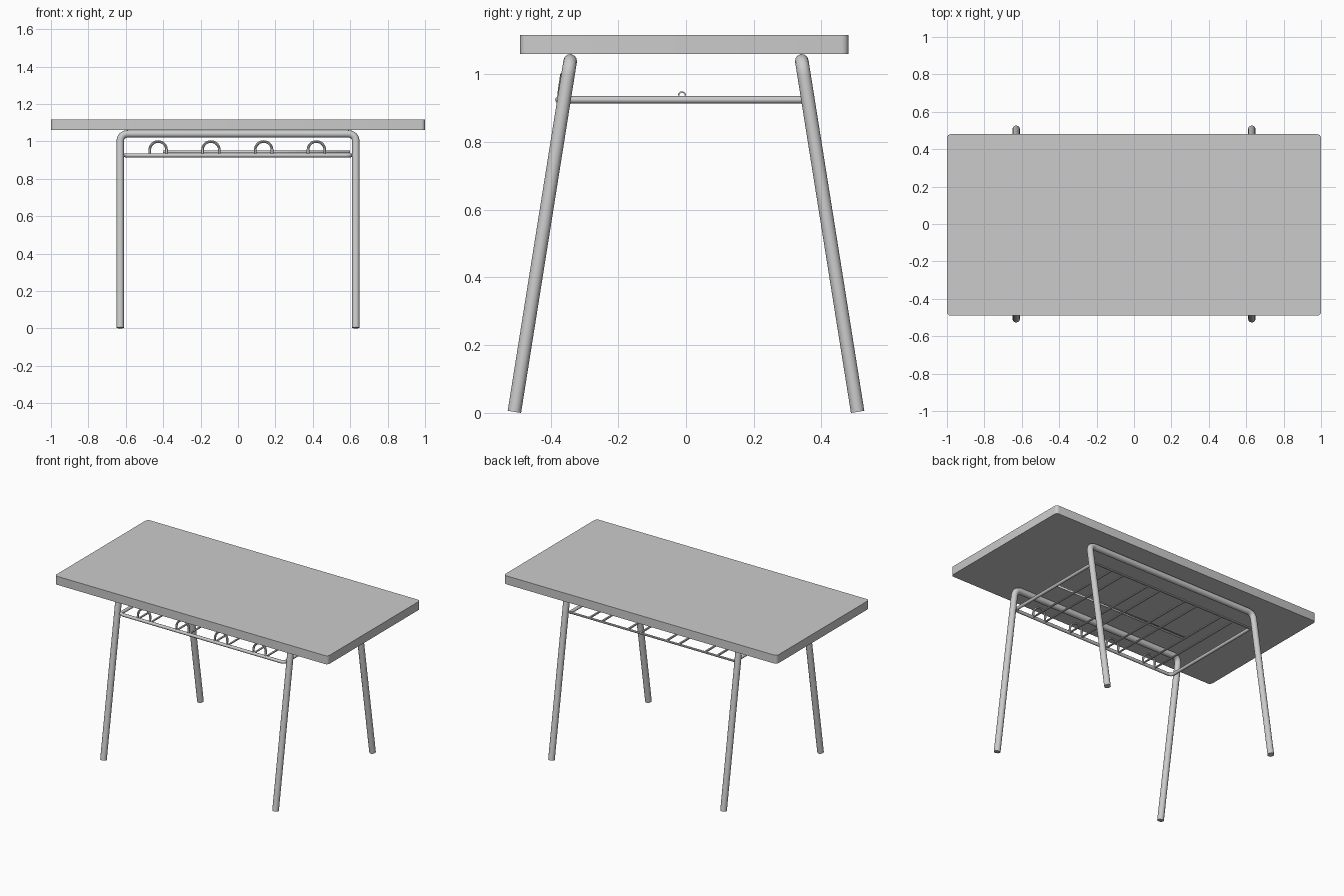
import bpy, bmesh, math
from mathutils import Vector

cube = bpy.data.objects.get("Cube")
if cube:
    bpy.data.objects.remove(cube, do_unlink=True)

grey = bpy.data.materials.new("light_grey")
grey.use_nodes = True
colour = (0.6, 0.6, 0.6, 1)
grey.diffuse_color = colour
grey.node_tree.nodes["Principled BSDF"].inputs["Base Color"].default_value = colour


def finish(obj):
    """Give the object its colour and smooth shading with sharp edges."""
    obj.data.materials.clear()
    obj.data.materials.append(grey)
    bpy.ops.object.select_all(action='DESELECT')
    obj.select_set(True)
    bpy.context.view_layer.objects.active = obj
    if obj.type == 'CURVE':
        bpy.ops.object.convert(target='MESH')
    bpy.ops.object.shade_smooth_by_angle(angle=math.radians(40))


def rounded(points, radius, steps=8):
    """Replace each inner corner of a path with a smooth bend."""
    pts = [Vector(p) for p in points]
    path = [pts[0]]
    for a, b, c in zip(pts, pts[1:], pts[2:]):
        start = b + (a - b).normalized() * radius
        end = b + (c - b).normalized() * radius
        for i in range(steps + 1):
            t = i / steps
            path.append(start * (1 - t) ** 2 + b * 2 * t * (1 - t) + end * t ** 2)
    return path + [pts[-1]]


def tube(name, path, radius, resolution=4):
    curve = bpy.data.curves.new(name, 'CURVE')
    curve.dimensions = '3D'
    curve.bevel_depth = radius
    curve.bevel_resolution = resolution
    curve.use_fill_caps = True
    spline = curve.splines.new('POLY')
    spline.points.add(len(path) - 1)
    for point, co in zip(spline.points, path):
        point.co = (*co, 1)
    obj = bpy.data.objects.new(name, curve)
    bpy.context.collection.objects.link(obj)
    finish(obj)


def mesh_object(name, bm):
    mesh = bpy.data.meshes.new(name)
    bm.to_mesh(mesh)
    bm.free()
    obj = bpy.data.objects.new(name, mesh)
    bpy.context.collection.objects.link(obj)
    return obj


# Table top: a slab with rounded vertical corners
bm = bmesh.new()
bmesh.ops.create_cube(bm, size=1)
for v in bm.verts:
    v.co = (v.co.x * 2, v.co.y * 0.97 - 0.005, v.co.z * 0.056 + 1.088)
corners = [e for e in bm.edges if abs(e.verts[0].co.z - e.verts[1].co.z) > 0.01]
bmesh.ops.bevel(bm, geom=corners, offset=0.02, segments=4, profile=0.5, affect='EDGES')
finish(mesh_object("table_top", bm))

# Leg frames: one bent tube at the front and one at the back
LEG_X = 0.63
for side, name in ((-1, "front_leg_frame"), (1, "back_leg_frame")):
    foot, top = side * 0.507, side * 0.342
    path = rounded([(-LEG_X, foot, 0.003), (-LEG_X, top, 1.04),
                    (LEG_X, top, 1.04), (LEG_X, foot, 0.003)], 0.045)
    tube(name, path, 0.02)

# Shelf frame: a rod bent around the front and sides, closed by a thin back rod
SHELF_Z, FRONT, BACK = 0.925, -0.376, 0.35
tube("shelf_frame", rounded([(-0.603, BACK, SHELF_Z), (-0.603, FRONT, SHELF_Z),
                             (0.603, FRONT, SHELF_Z), (0.603, BACK, SHELF_Z)], 0.03), 0.0105)
tube("shelf_back_rod", [(-0.61, BACK, SHELF_Z), (0.61, BACK, SHELF_Z)], 0.007, 2)

# Shelf wires: each runs forward, loops up into a hoop and runs back
HOOP = 0.045
for i in range(4):
    cx = -0.427 + i * 0.282
    arch = []
    for k in range(17):
        a = math.pi * (1 - k / 16)
        z = 0.954 + HOOP * math.sin(a)
        arch.append((cx + HOOP * math.cos(a), FRONT + (z - SHELF_Z) * 0.15, z))
    path = [(cx - HOOP, BACK, SHELF_Z), (cx - HOOP, FRONT, SHELF_Z), *arch,
            (cx + HOOP, FRONT, SHELF_Z), (cx + HOOP, BACK, SHELF_Z)]
    tube(f"shelf_wire_{i + 1}", path, 0.007, 2)

# Shelf strip: a thin half-round channel lying across the wires
bm = bmesh.new()
rows = []
for k in range(9):
    a = math.pi * k / 8
    y, z = -0.012 + 0.012 * math.cos(a), 0.938 + 0.012 * math.sin(a)
    rows.append([bm.verts.new((x, y, z)) for x in (-0.4, 0.6)])
for a, b in zip(rows, rows[1:]):
    bm.faces.new((a[0], a[1], b[1], b[0]))
bmesh.ops.recalc_face_normals(bm, faces=bm.faces)
strip = mesh_object("shelf_strip", bm)
shell = strip.modifiers.new("thickness", 'SOLIDIFY')
shell.thickness = 0.004
finish(strip)
